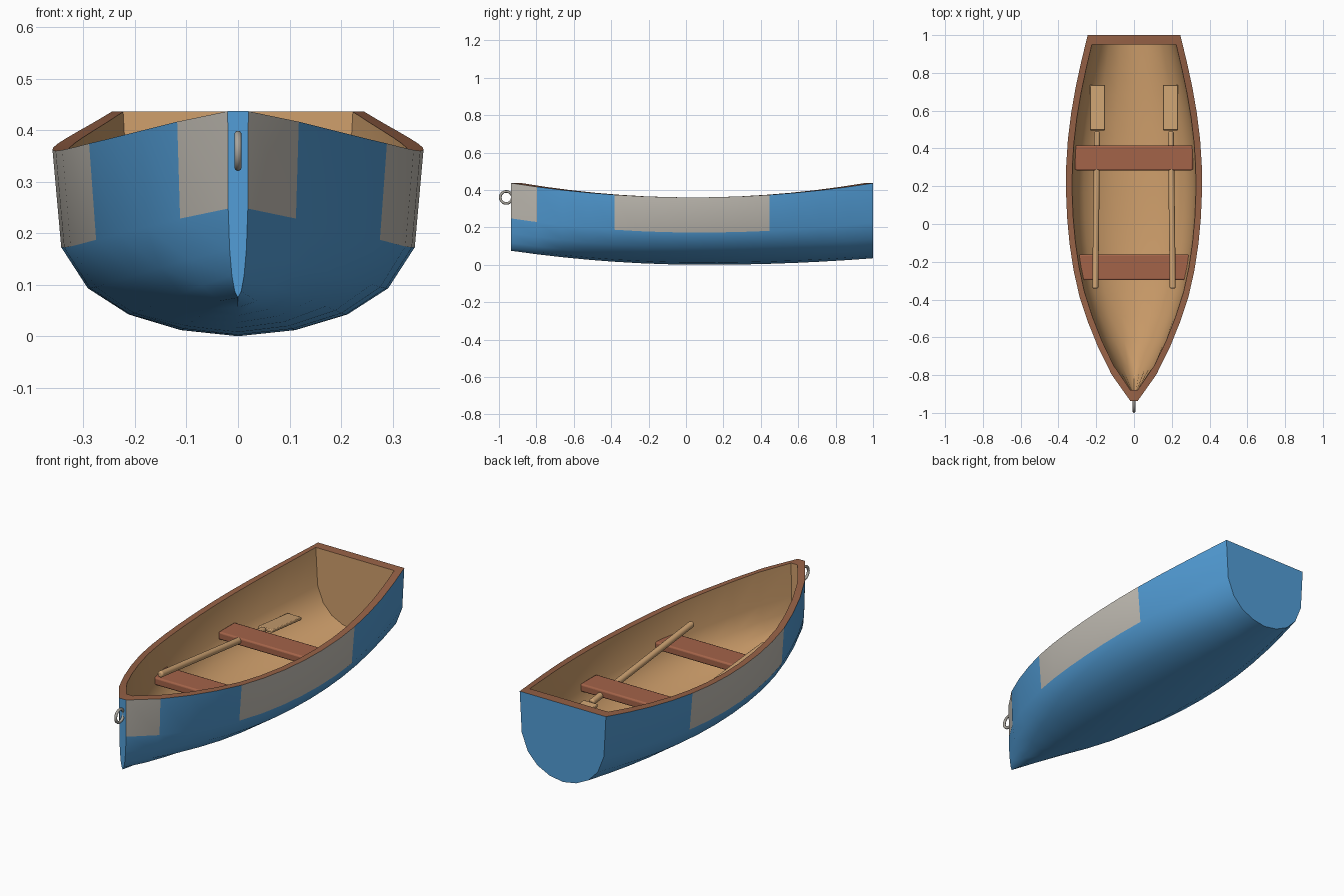
import bpy, bmesh, math
from mathutils import Vector

if "Cube" in bpy.data.objects:
    bpy.data.objects.remove(bpy.data.objects["Cube"])


def material(name, rgb):
    m = bpy.data.materials.new(name)
    m.diffuse_color = (*rgb, 1)
    m.use_nodes = True
    m.node_tree.nodes["Principled BSDF"].inputs["Base Color"].default_value = m.diffuse_color
    return m


BLUE = material("blue paint", (0.085, 0.34, 0.68))
GREY = material("pale grey patch", (0.56, 0.53, 0.475))
TAN = material("tan wood", (0.63, 0.35, 0.15))
RIM = material("brown rim wood", (0.31, 0.122, 0.062))
SEAT = material("red brown wood", (0.37, 0.125, 0.066))
OAR = material("oar wood", (0.60, 0.355, 0.165))
METAL = material("ring metal", (0.40, 0.38, 0.34))


def finish(ob, name, mat=None, angle=40):
    ob.name = name
    if mat:
        ob.data.materials.clear()
        ob.data.materials.append(mat)
    bpy.ops.object.select_all(action='DESELECT')
    ob.select_set(True)
    bpy.context.view_layer.objects.active = ob
    bpy.ops.object.shade_smooth_by_angle(angle=math.radians(angle))
    return ob


def box(name, loc, size, mat, rot=(0, 0, 0), bevel=0.008, segments=2):
    bpy.ops.mesh.primitive_cube_add(size=1, location=loc, rotation=rot)
    ob = bpy.context.object
    ob.scale = size
    bpy.ops.object.transform_apply(location=False, rotation=False, scale=True)
    b = ob.modifiers.new("bevel", 'BEVEL')
    b.width, b.segments = bevel, segments
    return finish(ob, name, mat)


# Hull: one half section (width, height fractions) swept along the stations
HALF = [(1, 1), (0.953, 0.478), (0.81, 0.258), (0.59, 0.117), (0.31, 0.033), (0, 0)]
SECTION = HALF + [(-x, z) for x, z in reversed(HALF[:-1])]
WIDTHS = [0.02, 0.118, 0.187, 0.243, 0.289, 0.320, 0.341, 0.354,
          0.360, 0.359, 0.350, 0.333, 0.309, 0.279, 0.245]
BOW, STERN = -0.936, 1.0
N = len(WIDTHS) - 1


def shell_rings(bm, y0, y1, x_scale, lift):
    rings = []
    for i, w in enumerate(WIDTHS):
        yo = BOW + (STERN - BOW) * i / N
        y = y0 + (y1 - y0) * i / N
        top = 0.36 + 0.0815 * (yo - 0.035) ** 2
        d = yo - 0.1
        keel = lift + (0.075 * (d / 1.036) ** 2 if d < 0 else 0.035 * (d / 0.9) ** 2)
        rings.append([bm.verts.new((w * x_scale * sx, y, keel + (top - keel) * sz))
                      for sx, sz in SECTION])
    return rings


bm = bmesh.new()
outer = shell_rings(bm, BOW, STERN, 1.0, 0.0)
inner = shell_rings(bm, -0.88, 0.95, 0.91, 0.032)


def face(verts, mat):
    bm.faces.new(verts).material_index = mat


last = len(SECTION) - 1
for i in range(N):
    for j in range(last):
        # grey patches cover the top strake at the bow and amidships
        grey = j in (0, last - 1) and (i == 0 or 4 <= i < 10)
        face([outer[i][j], outer[i][j + 1], outer[i + 1][j + 1], outer[i + 1][j]], int(grey))
        face([inner[i][j], inner[i + 1][j], inner[i + 1][j + 1], inner[i][j + 1]], 2)
    for j in (0, last):  # side rims
        face([outer[i][j], outer[i + 1][j], inner[i + 1][j], inner[i][j]], 3)
for i in (0, N):  # bow and stern faces with their rims
    face(outer[i], 0)
    face(inner[i], 2)
    face([outer[i][0], outer[i][last], inner[i][last], inner[i][0]], 3)
bmesh.ops.recalc_face_normals(bm, faces=bm.faces)
me = bpy.data.meshes.new("hull")
bm.to_mesh(me)
bm.free()
hull = bpy.data.objects.new("hull", me)
bpy.context.collection.objects.link(hull)
for m in (BLUE, GREY, TAN, RIM):
    me.materials.append(m)
finish(hull, "hull")

# Seats
box("front_seat", (0, -0.23, 0.213), (0.584, 0.135, 0.04), SEAT)
box("rear_seat", (0, 0.35, 0.213), (0.624, 0.132, 0.04), SEAT)

# Oars: resting on the front seat and running under the rear one
for side, s in (("left", -1), ("right", 1)):
    a, b = Vector((s * 0.205, -0.342, 0.281)), Vector((s * 0.195, 0.49, 0.196))
    bpy.ops.mesh.primitive_cylinder_add(vertices=16, radius=0.016, depth=(b - a).length,
                                        location=(a + b) / 2)
    shaft = bpy.context.object
    shaft.rotation_euler = (b - a).to_track_quat('Z', 'Y').to_euler()
    bev = shaft.modifiers.new("bevel", 'BEVEL')
    bev.width, bev.segments = 0.008, 3
    finish(shaft, side + "_oar_shaft", OAR)
    box(side + "_oar_blade", (s * 0.193, 0.616, 0.183), (0.08, 0.24, 0.016), OAR,
        rot=(-0.102, 0, 0), bevel=0.004)

# Mooring ring on the bow
bpy.ops.mesh.primitive_torus_add(major_radius=0.032, minor_radius=0.007, major_segments=32,
                                 minor_segments=10, location=(0, -0.961, 0.36),
                                 rotation=(0, math.pi / 2, 0))
finish(bpy.context.object, "bow_ring", METAL, 60)
